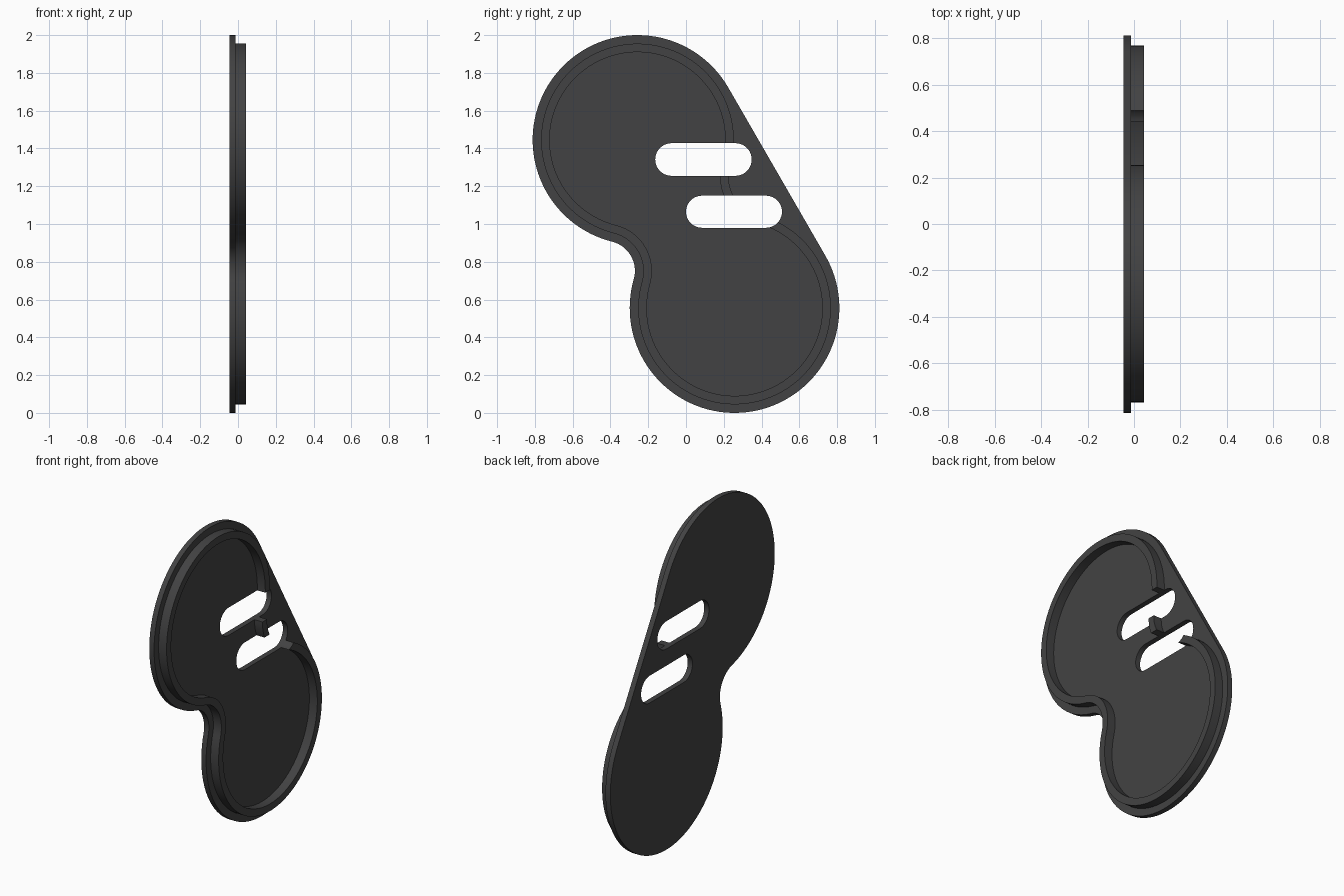
import bpy, bmesh, math
from mathutils import Vector

if "Cube" in bpy.data.objects:
    bpy.data.objects.remove(bpy.data.objects["Cube"])

R, FILLET = 0.555, 0.16            # lobe radius, waist fillet radius
UP = Vector((-0.257, 0.445))       # upper lobe centre (y, z - 1); lower lobe is its mirror
X_BACK, X_PLATE, X_RIM = -0.045, -0.012, 0.043

mat = bpy.data.materials.new("dark grey")
mat.diffuse_color = (0.055, 0.055, 0.056, 1)
mat.use_nodes = True
mat.node_tree.nodes["Principled BSDF"].inputs["Base Color"].default_value = mat.diffuse_color


def arc(c, r, a0, a1, n):
    return [Vector((c[0] + r * math.cos(a0 + (a1 - a0) * i / n),
                    c[1] + r * math.sin(a0 + (a1 - a0) * i / n))) for i in range(n + 1)]


def outline(inset, straight):
    """Two lobes with a filleted waist; one side may be a straight tangent."""
    axis = -UP.normalized()
    side = Vector((axis.y, -axis.x))               # towards the waist
    t = math.sqrt((R + FILLET) ** 2 - UP.length_squared)
    f = side * t
    a_up = math.atan2(f.y - UP.y, f.x - UP.x) % math.tau
    a_low = math.atan2(-UP.y - f.y, -UP.x - f.x)   # fillet centre to lower lobe
    hull = math.atan2(-side.y, -side.x)
    start = hull if straight else a_low
    upper = arc(UP, R - inset, start, a_up, 72)
    waist = arc(f, FILLET + inset, a_up - math.pi, a_low, 20)[1:-1]
    if straight:
        return upper + waist + arc(-UP, R - inset, a_low + math.pi, hull + math.tau, 72)
    half = upper + waist
    return half + [-p for p in half]


def make(name, loops, x0, x1):
    """Extrude one outline as a slab, or two outlines as a ring wall."""
    bm = bmesh.new()
    rings = [[[bm.verts.new((x, p.x, p.y + 1)) for p in lp] for x in (x0, x1)] for lp in loops]

    def bridge(a, b):
        n = len(a)
        for i in range(n):
            bm.faces.new((a[i], a[(i + 1) % n], b[(i + 1) % n], b[i]))
    for low, high in rings:
        bridge(low, high)
    if len(loops) == 1:
        bm.faces.new(rings[0][0])
        bm.faces.new(rings[0][1])
    else:
        bridge(rings[0][0], rings[1][0])
        bridge(rings[0][1], rings[1][1])
    bmesh.ops.recalc_face_normals(bm, faces=bm.faces[:])
    me = bpy.data.meshes.new(name)
    bm.to_mesh(me)
    bm.free()
    me.materials.append(mat)
    ob = bpy.data.objects.new(name, me)
    bpy.context.collection.objects.link(ob)
    return ob


def slot(name, y0, y1, z0, z1):
    r, z = (z1 - z0) / 2, (z0 + z1) / 2 - 1
    pts = arc((y1 - r, z), r, -math.pi / 2, math.pi / 2, 20)
    pts += arc((y0 + r, z), r, math.pi / 2, 1.5 * math.pi, 20)
    ob = make(name, [pts], -0.2, 0.2)
    ob.hide_render = True
    return ob


# Flat base plate and the raised rim wall standing on it
plate = make("base_plate", [outline(0, True)], X_BACK, X_PLATE)
rim = make("raised_rim", [outline(0.045, False), outline(0.09, False)], X_PLATE, X_RIM)

# Two rounded slots cut through plate and rim
cutters = [slot("upper_slot_cutter", -0.163, 0.348, 1.255, 1.428),
           slot("lower_slot_cutter", 0.0, 0.508, 0.98, 1.15)]
for ob in (plate, rim):
    bpy.ops.object.select_all(action='DESELECT')
    ob.select_set(True)
    bpy.context.view_layer.objects.active = ob
    for c in cutters:
        m = ob.modifiers.new("slot", 'BOOLEAN')
        m.operation, m.solver, m.object = 'DIFFERENCE', 'EXACT', c
        bpy.ops.object.modifier_apply(modifier=m.name)
    bpy.ops.object.shade_smooth_by_angle(angle=math.radians(30))
for c in cutters:
    bpy.data.objects.remove(c)
